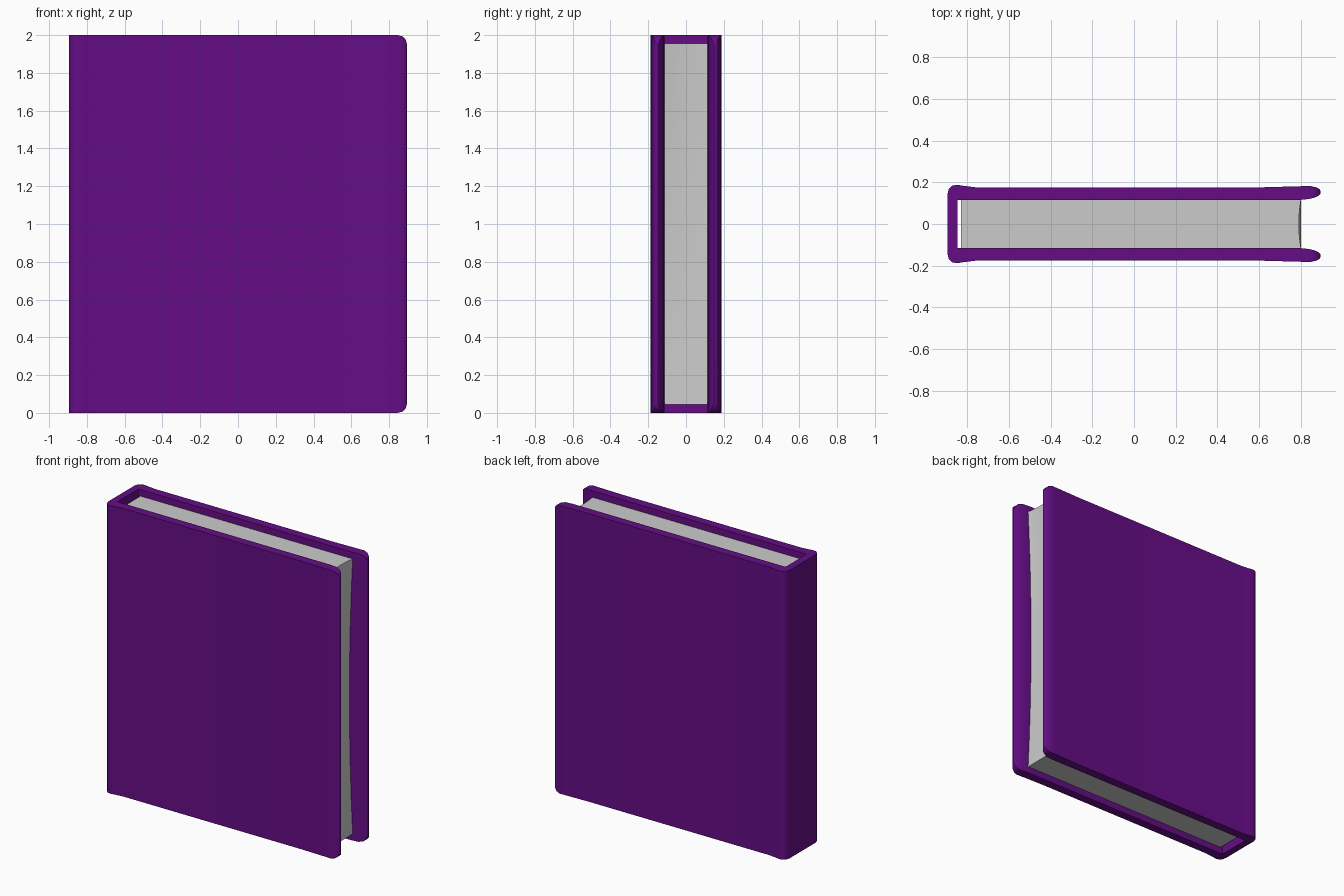
import bpy, bmesh, math

if "Cube" in bpy.data.objects:
    bpy.data.objects.remove(bpy.data.objects["Cube"])


def finish(name, bm, colour=None, angle=35):
    bmesh.ops.recalc_face_normals(bm, faces=bm.faces)
    mesh = bpy.data.meshes.new(name)
    bm.to_mesh(mesh)
    bm.free()
    obj = bpy.data.objects.new(name, mesh)
    bpy.context.collection.objects.link(obj)
    if colour:
        mat = bpy.data.materials.new(name + "_colour")
        mat.diffuse_color = colour
        mat.use_nodes = True
        mat.node_tree.nodes["Principled BSDF"].inputs["Base Color"].default_value = mat.diffuse_color
        mesh.materials.append(mat)
    bpy.context.view_layer.objects.active = obj
    obj.select_set(True)
    bpy.ops.object.shade_smooth_by_angle(angle=math.radians(angle))
    obj.select_set(False)
    return obj


# Cover: U-shaped section (outer point, inner point), mirrored across y
HEIGHT = 2.0
R = 0.05        # rounded fore-edge corners
TIP = 0.895
half = [
    ((0.895, 0.158), (0.895, 0.148)),
    ((0.888, 0.168), (0.886, 0.136)),
    ((0.872, 0.176), (0.870, 0.128)),
    ((0.845, 0.182), (0.840, 0.120)),
    ((0.800, 0.181), (0.790, 0.115)),
    ((0.620, 0.176), (0.620, 0.115)),
    ((-0.760, 0.176), (-0.760, 0.115)),
    ((-0.810, 0.182), (-0.810, 0.115)),
    ((-0.850, 0.188), (-0.845, 0.115)),
    ((-0.873, 0.183), (-0.845, 0.108)),
    ((-0.888, 0.168), (-0.845, 0.095)),
    ((-0.895, 0.140), (-0.845, 0.080)),
]
section = half + [((ox, -oy), (ix, -iy)) for (ox, oy), (ix, iy) in reversed(half)]


def inset(x):
    d = min(max(0.0, x - (TIP - R)), R)
    return R - math.sqrt(R * R - d * d)


bm = bmesh.new()
rings = []
for outer, inner in section:
    ring = []
    for (x, y), top in ((outer, 0), (outer, 1), (inner, 1), (inner, 0)):
        z = HEIGHT - inset(x) if top else inset(x)
        ring.append(bm.verts.new((x, y, z)))
    rings.append(ring)
for a, b in zip(rings, rings[1:]):
    for k in range(4):
        m = (k + 1) % 4
        bm.faces.new((a[k], a[m], b[m], b[k]))
bm.faces.new(rings[0])
bm.faces.new(rings[-1])
finish("cover", bm, (0.13, 0.004, 0.24, 1))

# Page block: box with a hollowed fore-edge
bm = bmesh.new()
bmesh.ops.create_cube(bm, size=1)
bmesh.ops.subdivide_edges(bm, edges=bm.edges[:], cuts=7, use_grid_fill=True)
for v in bm.verts:
    u, w = v.co.y * 2, v.co.z * 2
    front = v.co.x > 0.499
    v.co.x = -0.015 + v.co.x * 1.63
    v.co.y *= 0.23
    v.co.z = 1 + v.co.z * 1.91
    if front:
        v.co.x -= 0.025 * (1 - w * w) + 0.005 * (1 + w) * (1 - u * u)
finish("pages", bm)
